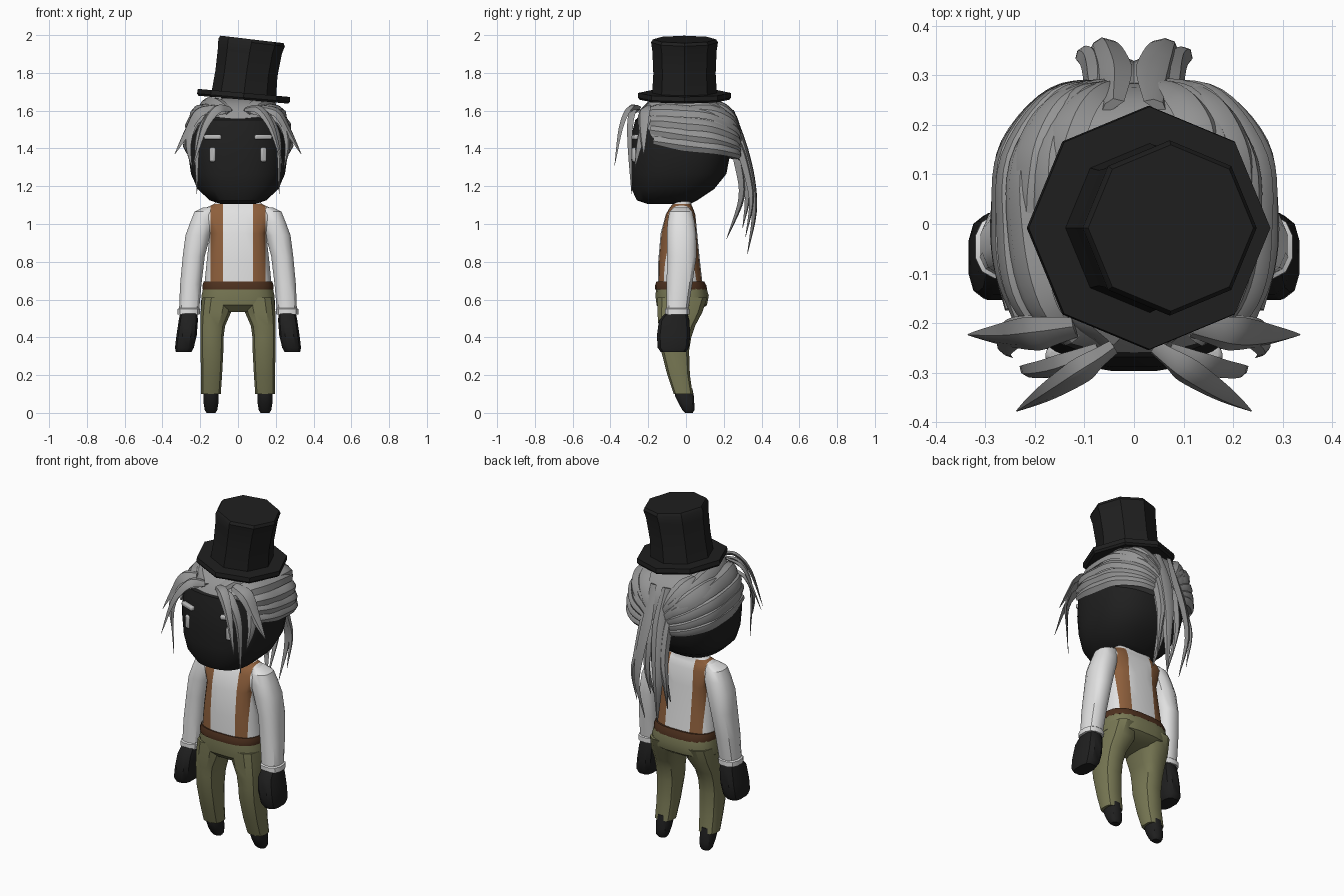
import bpy, bmesh, math
from mathutils import Vector, Matrix

if "Cube" in bpy.data.objects:
    bpy.data.objects.remove(bpy.data.objects["Cube"])


def material(name, rgb):
    m = bpy.data.materials.new(name)
    m.diffuse_color = (*rgb, 1)
    m.use_nodes = True
    m.node_tree.nodes["Principled BSDF"].inputs["Base Color"].default_value = m.diffuse_color
    return m


BLACK = material("soft black", (0.014, 0.014, 0.014))
HAIR = material("silver grey", (0.30, 0.30, 0.30))
SHIRT = material("shirt white", (0.76, 0.76, 0.76))
OLIVE = material("olive cloth", (0.19, 0.19, 0.09))
STRAP = material("tan leather", (0.27, 0.115, 0.045))
BELT = material("dark leather", (0.075, 0.03, 0.013))
FACE = material("light grey", (0.48, 0.48, 0.48))


def finish(name, bm, *mats):
    bmesh.ops.recalc_face_normals(bm, faces=bm.faces)
    me = bpy.data.meshes.new(name)
    bm.to_mesh(me)
    bm.free()
    for m in mats:
        me.materials.append(m)
    ob = bpy.data.objects.new(name, me)
    bpy.context.collection.objects.link(ob)
    return ob


def loft_bm(rings, caps=True):
    bm = bmesh.new()
    vs = [[bm.verts.new(p) for p in r] for r in rings]
    n = len(vs[0])
    for a, b in zip(vs, vs[1:]):
        for i in range(n):
            j = (i + 1) % n
            bm.faces.new((a[i], a[j], b[j], b[i]))
    if caps:
        bm.faces.new(vs[0])
        bm.faces.new(vs[-1])
    return bm


def section(cx, z, rx, y0, y1, n=14, e=2.5):
    """Rounded-box outline at height z, spanning y0..y1."""
    pts = []
    for i in range(n):
        a = 2 * math.pi * (i + 0.5) / n
        c, s = math.cos(a), math.sin(a)
        pts.append(Vector((cx + rx * math.copysign(abs(c) ** (2 / e), c),
                           (y0 + y1) / 2 + (y1 - y0) / 2 * math.copysign(abs(s) ** (2 / e), s), z)))
    return pts


def body(name, rows, mat, n=14, e=2.5):
    return finish(name, loft_bm([section(*r, n=n, e=e) for r in rows]), mat)


# Head
body("head", [(0, 1.105, .09, -.20, .02), (0, 1.125, .15, -.26, .06), (0, 1.185, .215, -.290, .15),
              (0, 1.265, .25, -.297, .215), (0, 1.37, .265, -.298, .235), (0, 1.47, .264, -.29, .235),
              (0, 1.55, .25, -.270, .215), (0, 1.61, .19, -.20, .17), (0, 1.64, .1, -.1, .1)], BLACK, 28)

# Shirt torso, with the braces cut into its faces
torso = [(0, .67, .18, -.15, .09), (0, .80, .167, -.148, .075), (0, .95, .15, -.135, .06),
         (0, 1.05, .195, -.108, .05), (0, 1.085, .172, -.088, .037), (0, 1.105, .13, -.072, .028),
         (0, 1.14, .10, -.07, .03)]
bm = loft_bm([section(*r, n=24, e=2.8) for r in torso])
for x in (-.145, -.08, .08, .145):
    bmesh.ops.bisect_plane(bm, geom=bm.verts[:] + bm.edges[:] + bm.faces[:],
                           plane_co=(x, 0, 0), plane_no=(1, 0, 0))
for f in bm.faces:
    c = f.calc_center_median()
    f.material_index = 1 if .08 < abs(c.x) < .145 and c.z < 1.105 else 0
finish("shirt_torso", bm, SHIRT, STRAP)

# Belt and hips
body("belt", [(0, .652, .188, -.165, .112), (0, .672, .190, -.166, .110), (0, .695, .183, -.157, .098)],
     BELT, 24, 2.8)
body("trouser_hips", [(0, .675, .183, -.158, .105), (0, .62, .195, -.163, .122), (0, .57, .198, -.157, .112),
                      (0, .535, .17, -.12, .06)], OLIVE, 20, 2.8)

# Limbs on both sides
for side, s in (("left", 1), ("right", -1)):
    def limb(name, rows, mat, n=12, e=2.5):
        body(f"{side}_{name}", [(r[0] * s, *r[1:]) for r in rows], mat, n, e)

    limb("trouser_leg", [(.105, .61, .088, -.155, .115), (.118, .53, .082, -.154, .088),
                         (.134, .46, .067, -.148, .05), (.138, .40, .063, -.142, .03),
                         (.138, .33, .062, -.134, .018), (.140, .20, .057, -.10, .022),
                         (.143, .10, .053, -.066, .036)], OLIVE, 12, 3)
    limb("foot", [(.143, .13, .038, -.06, .035), (.143, .09, .040, -.06, .043), (.143, .05, .040, -.04, .045),
                  (.143, .015, .034, -.02, .046), (.143, 0, .024, -.005, .036)], BLACK)
    limb("sleeve", [(.150, 1.088, .035, -.065, .015), (.176, 1.065, .056, -.09, .035),
                    (.190, 1.01, .064, -.10, .048), (.212, .94, .068, -.104, .056),
                    (.234, .83, .060, -.102, .058), (.250, .68, .058, -.105, .035),
                    (.258, .555, .055, -.105, .015), (.260, .55, .062, -.112, .02),
                    (.262, .522, .061, -.112, .02)], SHIRT)
    limb("hand", [(.260, .54, .045, -.10, .005), (.263, .49, .052, -.145, .02), (.272, .41, .055, -.156, .024),
                  (.284, .345, .051, -.152, .018), (.288, .322, .042, -.135, .0)], BLACK, 12, 3)

    # Eye and eyebrow
    for part, loc, size in (("eye", (.135, -.274, 1.367), (.034, .022, .076)),
                            ("eyebrow", (.133, -.275, 1.46), (.095, .028, .027))):
        bm = bmesh.new()
        bmesh.ops.create_cube(bm, size=1, matrix=Matrix.Diagonal((*size, 1)))
        ob = finish(f"{side}_{part}", bm, FACE)
        ob.location = (loc[0] * s, loc[1], loc[2])
        ob.rotation_euler = (0, 0, .36 * s)
        bev = ob.modifiers.new("round", "BEVEL")
        bev.width, bev.segments = .009, 2

# Hair cap: rounded dome above a hairline that drops from brow to nape
CENTRE = Vector((0, 0, 1.37))
RADII = (.272, .285, .30)


def on_skull(d, grow=1.0):
    k = sum(abs(c / r) ** 3 for c, r in zip(d, RADII)) ** (1 / 3)
    return CENTRE + d * (grow / k)


def hairline(a):
    a = abs(math.degrees(a))
    keys = [(0, 36), (38, 36), (58, 11), (110, 4), (180, -9)]
    for (a0, e0), (a1, e1) in zip(keys, keys[1:]):
        if a <= a1:
            return math.radians(e0 + (e1 - e0) * (a - a0) / (a1 - a0))
    return math.radians(-9)


N, ROWS = 40, 9
rings = []
for k in range(ROWS):
    ring = []
    for i in range(N):
        a = -math.pi + 2 * math.pi * i / N
        e = hairline(a) + (math.radians(86) - hairline(a)) * k / (ROWS - 1)
        ring.append(on_skull(Vector((math.sin(a) * math.cos(e), -math.cos(a) * math.cos(e), math.sin(e)))))
    rings.append(ring)
finish("hair_cap", loft_bm(rings), HAIR)


# Hair locks: flattened ridged strips along smooth paths
def spline(p, steps=5):
    q = [p[0] * 2 - p[1]] + p + [p[-1] * 2 - p[-2]]
    out = []
    for i in range(1, len(q) - 2):
        a, b, c, d = q[i - 1:i + 3]
        for j in range(steps):
            t = j / steps
            out.append(.5 * (2 * b + (c - a) * t + (2 * a - 5 * b + 4 * c - d) * t * t
                             + (3 * b - a - 3 * c + d) * t ** 3))
    return out + [p[-1]]


def lock(name, pts, w, t, tip=.04, out=None):
    path = spline([Vector(p) for p in pts])
    last, rings = len(path) - 1, []
    for i, p in enumerate(path):
        u = i / last
        tan = (path[min(i + 1, last)] - path[max(i - 1, 0)]).normalized()
        sd = tan.cross(Vector(out) if out else p - CENTRE).normalized()
        up = sd.cross(tan)
        k = min(1, .55 + 1.5 * u) * (tip + (1 - tip) * (1 - u ** 2.2))
        rings.append([p + sd * (w * k * a) + up * (t * k * b) for a, b in
                      ((-1, -.4), (-.4, .8), (.35, 1), (1, -.4), (0, -.8))])
    finish(name, loft_bm(rings), HAIR)


fringe = [([(.04, -.25, 1.61), (.11, -.30, 1.61), (.18, -.345, 1.51), (.237, -.378, 1.31)], .034),
          ([(.12, -.21, 1.62), (.21, -.225, 1.59), (.27, -.228, 1.49), (.335, -.224, 1.37)], .045),
          ([(.07, -.255, 1.60), (.15, -.29, 1.575), (.215, -.30, 1.44), (.218, -.288, 1.16)], .032),
          ([(.17, -.20, 1.58), (.24, -.22, 1.53), (.265, -.25, 1.42), (.245, -.27, 1.30)], .035)]
swept = [((.25, -.17, 1.445), 1.36, .042), ((.25, -.20, 1.51), 1.38, .045), ((.21, -.24, 1.56), 1.41, .045),
         ((.14, -.26, 1.60), 1.44, .05), ((.05, -.26, 1.61), 1.47, .045), ((.22, .02, 1.61), 1.43, .055),
         ((.15, .13, 1.64), 1.47, .05)]
tail = [([(.045, .24, 1.60), (.045, .295, 1.43), (.06, .345, 1.24), (.068, .362, 1.06), (.04, .325, .84)], .048),
        ([(.03, .24, 1.46), (.04, .28, 1.32), (.05, .295, 1.14), (.05, .215, .92)], .045),
        ([(.08, .23, 1.52), (.075, .29, 1.39), (.085, .335, 1.22), (.105, .345, 1.10), (.10, .315, .93)], .035),
        ([(.02, .25, 1.45), (.025, .31, 1.32), (.03, .325, 1.14), (.02, .30, .98)], .035)]
for side, s in (("left", 1), ("right", -1)):
    for i, (pts, w) in enumerate(fringe):
        lock(f"{side}_fringe_lock_{i}", [(x * s, y, z) for x, y, z in pts], w, .013)
    for i, (start, zend, w) in enumerate(swept):
        a, b = Vector(start) - CENTRE, Vector((.045, .27, zend)) - CENTRE
        mid = (a + b) / 2 + Vector((.12, .05, 0))
        if start[1] > 0:
            mid = (a + b) / 2
        pts = []
        for j in range(6):
            t = j / 5
            p = on_skull(a * (1 - t) ** 2 + mid * (2 * t * (1 - t)) + b * t * t, 1.01)
            pts.append((p.x * s, p.y, p.z))
        lock(f"{side}_swept_lock_{i}", pts, w, .016, .5)
    for i, (pts, w) in enumerate(tail):
        lock(f"{side}_ponytail_lock_{i}", [(x * s, y, z) for x, y, z in pts], w, .02, .04, (.5 * s, 1, 0))

# Tilted eight-sided top hat
tilt = Matrix.Translation((.03, -.008, 1.677)) @ Matrix.Rotation(math.radians(5), 4, "Y")


def hat_ring(r, h, shift=0, slope=0):
    return [tilt @ Vector((shift + r * math.cos(i * math.pi / 4), r * math.sin(i * math.pi / 4),
                           h - slope * r * math.cos(i * math.pi / 4))) for i in range(8)]


finish("hat_brim", loft_bm([hat_ring(.238, -.019), hat_ring(.247, -.008), hat_ring(.245, .017)]), BLACK)
finish("hat_crown", loft_bm([hat_ring(.172, 0), hat_ring(.165, .12, .004), hat_ring(.170, .24, .012),
                             hat_ring(.177, .287, .017, .03), hat_ring(.168, .303, .018, .03)]), BLACK)

# Smooth shading with sharp creases kept
for ob in bpy.context.scene.objects:
    ob.select_set(True)
    bpy.context.view_layer.objects.active = ob
bpy.ops.object.shade_smooth_by_angle(angle=math.radians(35))
